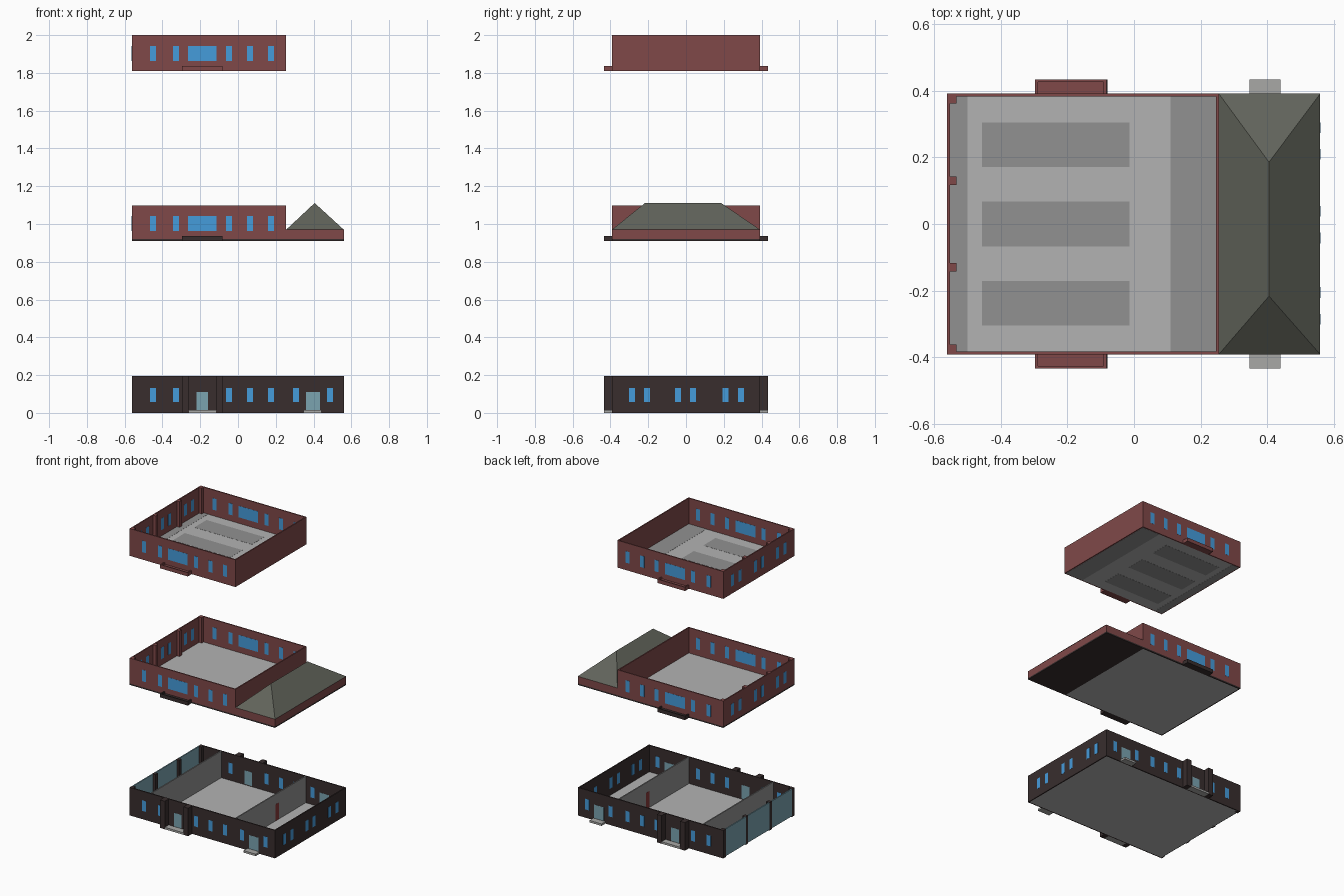
import bpy, bmesh

if "Cube" in bpy.data.objects:
    bpy.data.objects.remove(bpy.data.objects["Cube"])


def material(name, r, g, b):
    lin = [c / 12.92 if c <= 0.04045 else ((c + 0.055) / 1.055) ** 2.4 for c in (r, g, b)]
    m = bpy.data.materials.new(name)
    m.diffuse_color = (*lin, 1)
    m.use_nodes = True
    m.node_tree.nodes["Principled BSDF"].inputs["Base Color"].default_value = m.diffuse_color
    return m


RED = material("red_brick", 0.50, 0.285, 0.285)
DARK = material("dark_brown", 0.22, 0.18, 0.18)
BLUE = material("window_blue", 0.27, 0.61, 0.86)
GLASS = material("pale_glass", 0.48, 0.64, 0.69)
ROOF = material("roof_grey", 0.38, 0.39, 0.355)
FLOOR = material("floor_grey", 0.70, 0.70, 0.70)
MID = material("partition_grey", 0.57, 0.57, 0.57)
STEP = material("step_grey", 0.66, 0.66, 0.65)
DOOR = material("door_red", 0.52, 0.22, 0.22)


def boxes(name, mat, spans):
    """One object from boxes given as (x0, x1, y0, y1, z0, z1)."""
    bm = bmesh.new()
    for x0, x1, y0, y1, z0, z1 in spans:
        vs = bmesh.ops.create_cube(bm, size=1)["verts"]
        for v in vs:
            v.co = ((x0 + x1) / 2 + v.co.x * (x1 - x0),
                    (y0 + y1) / 2 + v.co.y * (y1 - y0),
                    (z0 + z1) / 2 + v.co.z * (z1 - z0))
    return finish(name, mat, bm)


def finish(name, mat, bm):
    bmesh.ops.recalc_face_normals(bm, faces=bm.faces)
    me = bpy.data.meshes.new(name)
    bm.to_mesh(me)
    bm.free()
    me.materials.append(mat)
    ob = bpy.data.objects.new(name, me)
    bpy.context.collection.objects.link(ob)
    return ob


def both(spans):
    """Repeat front boxes on the back."""
    return spans + [(a, b, -d, -c, e, f) for a, b, c, d, e, f in spans]


X0, X1, XM, Y = -0.562, 0.56, 0.255, 0.392   # outline, upper east wall, half depth
T, P = 0.008, 0.0008                         # wall thickness, pane overhang
YO = 0.435                                   # porch reach
PAIRS = [-0.286, -0.206, -0.042, 0.038, 0.21, 0.29]
COLS = [(-Y + T, -0.363), (-0.143, -0.117), (0.117, 0.143), (0.363, Y - T)]


def front_panes(centres, width, z0, z1):
    return both([(c - width / 2, c + width / 2, -Y - P, -Y + T + P, z0, z1) for c in centres])


def side_panes(x0, x1, z0, z1):
    return [(x0 - P, x1 + P, c - 0.016, c + 0.016, z0, z1) for c in PAIRS]


# ---- ground floor ----
H = 0.195
boxes("ground_walls", DARK, both([(X0, X1, -Y, -Y + T, 0, H)])
      + [(X1 - T, X1, -Y + T, Y - T, 0, H)])
boxes("ground_slab", FLOOR, [(X0 + T, X1 - T, -Y + T, Y - T, 0, 0.01)])
boxes("ground_windows", BLUE,
      front_panes([-0.45, -0.328, -0.048, 0.063, 0.175, 0.307, 0.487], 0.031, 0.058, 0.132)
      + side_panes(X1 - T, X1, 0.058, 0.132))
boxes("glass_doors", GLASS, front_panes([-0.19], 0.06, 0.015, 0.11)
      + front_panes([0.397], 0.075, 0.015, 0.11))
boxes("porch_pillars", DARK, both([(a, b, -YO, -Y, 0, H)
                                   for a, b in ((-0.297, -0.26), (-0.116, -0.08))]))
boxes("door_steps", STEP, both([(-0.26, -0.116, -YO, -Y, 0, 0.014),
                                (0.347, 0.441, -YO, -Y, 0, 0.014)]))
# glazed west end with dark columns
boxes("glass_wall", GLASS, [(X0, X0 + T, COLS[i][1], COLS[i + 1][0], 0.006, H) for i in range(3)])
boxes("glass_wall_columns", DARK, [(X0, X0 + 0.026, a, b, 0, H) for a, b in COLS])
# inner walls and door
boxes("partitions", MID, [(x - T / 2, x + T / 2, -Y + T, Y - T, 0.01, H) for x in (-0.402, 0.25)])
boxes("inner_door", DOOR, [(0.25 - T / 2 - P, 0.25 + T / 2 + P, 0.05, 0.09, 0.01, 0.125)])


# ---- the two upper floors ----
def upper_floor(label, z, top, base_mat, canopy_mat):
    b = z + 0.01
    ring = [(X0, X0 + T, -Y + T, Y - T), (XM - T, XM, -Y + T, Y - T),
            (X0, XM, -Y, -Y + T), (X0, XM, Y - T, Y)]
    boxes(label + "_walls", RED, [(*r, b, top) for r in ring])
    boxes(label + "_base_rim", base_mat, [(*r, z, b) for r in ring])
    boxes(label + "_slab", FLOOR, [(X0 + T, XM - T, -Y + T, Y - T, z, b)])
    boxes(label + "_columns", RED, [(X0 + T, X0 + 0.028, y0, y1, b, top) for y0, y1 in COLS])
    w0, w1 = z + 0.052, z + 0.132
    boxes(label + "_windows", BLUE,
          front_panes([-0.45, -0.328, -0.048, 0.063, 0.175], 0.031, w0, w1)
          + front_panes([-0.19], 0.152, w0, w1) + side_panes(X0, X0 + T, w0, w1))
    # canopy tray with a raised lip
    a, c, r = -0.297, -0.083, z + 0.026
    boxes(label + "_canopies", canopy_mat, both([
        (a, c, -YO, -Y, z, z + 0.014), (a, c, -YO, -YO + 0.008, z + 0.014, r),
        (a, a + 0.008, -YO + 0.008, -Y, z + 0.014, r),
        (c - 0.008, c, -YO + 0.008, -Y, z + 0.014, r)]))


upper_floor("middle", 0.91, 1.097, DARK, DARK)
upper_floor("top", 1.81, 2.0, RED, RED)

# darker floor panels of the top floor, seen from both sides
Z = 1.81
boxes("top_floor_panels", MID,
      [(X0 + T, -0.5, -Y + T, Y - T, Z - P, Z + 0.01 + P),
       (0.11, XM - T, -Y + T, Y - T, Z - P, Z + 0.01 + P)]
      + [(-0.457, -0.013, c - 0.067, c + 0.067, Z - P, Z + 0.01 + P) for c in (-0.239, 0, 0.239)])

# ---- east wing: dark slab, low wall and hipped roof ----
boxes("wing_slab", DARK, [(XM, X1, -Y, Y, 0.91, 0.92)])
boxes("wing_walls", RED, both([(XM, X1, -Y, -Y + T, 0.92, 0.97)])
      + [(X1 - T, X1, -Y + T, Y - T, 0.92, 0.97)])

bm = bmesh.new()
e = [bm.verts.new((x, y, 0.97)) for x, y in ((XM, -Y), (X1, -Y), (X1, Y), (XM, Y))]
s, n = (bm.verts.new((0.406, y, 1.111)) for y in (-0.217, 0.186))
for f in ((e[0], e[1], s), (e[1], e[2], n, s), (e[2], e[3], n), (e[3], e[0], s, n), e[::-1]):
    bm.faces.new(f)
finish("hipped_roof", ROOF, bm)
